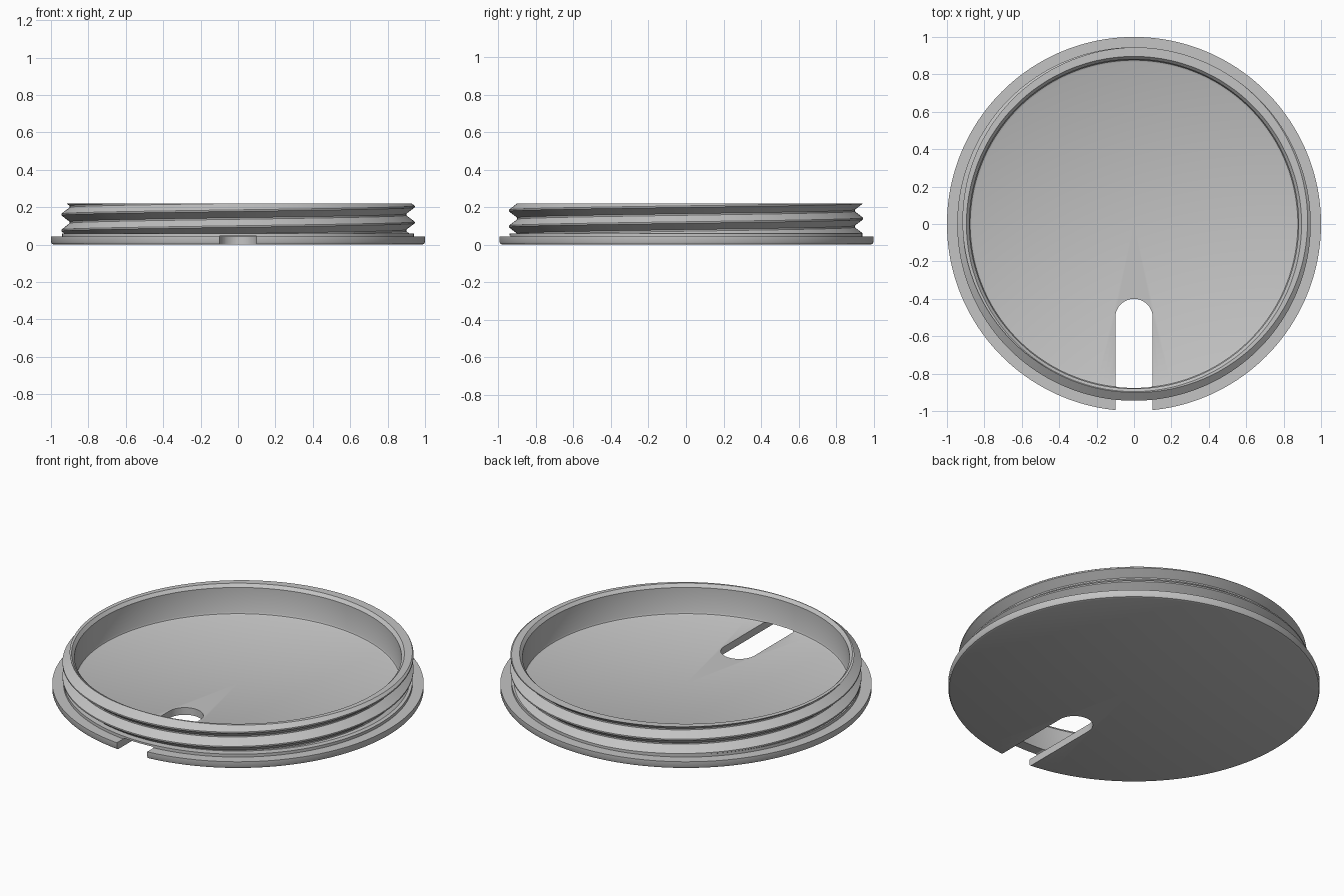
import bpy, bmesh, math

if "Cube" in bpy.data.objects:
    bpy.data.objects.remove(bpy.data.objects["Cube"])

SEG = 192
PITCH = 0.085
ROOT, CREST = 0.90, 0.945
Z_LOW, Z_TOP = 0.06, 0.22
FLAT = 0.004          # half height of thread crest and root flats

grey = bpy.data.materials.new("light_grey")
grey.diffuse_color = (0.55, 0.55, 0.55, 1)
grey.use_nodes = True
grey.node_tree.nodes["Principled BSDF"].inputs["Base Color"].default_value = grey.diffuse_color


def make_object(name, bm):
    mesh = bpy.data.meshes.new(name)
    bm.to_mesh(mesh)
    bm.free()
    obj = bpy.data.objects.new(name, mesh)
    bpy.context.collection.objects.link(obj)
    mesh.materials.append(grey)
    return obj


def thread_radius(z, crest_z):
    """Radius of the V thread at height z, given one crest height."""
    d = abs((z - crest_z + PITCH / 2) % PITCH - PITCH / 2)
    t = (d - FLAT) / (PITCH / 2 - 2 * FLAT)
    return CREST + (ROOT - CREST) * min(1, max(0, t))


def section(angle):
    """Radial section of the lid, following the helix at this angle."""
    crest = 0.118 + PITCH * angle / math.tau
    below = [(0, 0), (0.985, 0), (0.995, 0.004), (1, 0.014), (1, 0.043),
             (0.94, 0.043), (0.94, Z_LOW)]
    heights = [Z_LOW]
    for k in range(-3, 4):
        for offset in (-FLAT, FLAT, PITCH / 2 - FLAT, PITCH / 2 + FLAT):
            heights.append(min(Z_TOP, max(Z_LOW, crest + k * PITCH + offset)))
    heights.append(Z_TOP)
    thread = [(thread_radius(z, crest), z) for z in heights]
    inside = [(0.896, Z_TOP), (0.88, 0.202), (0.88, 0.058), (0.876, 0.048),
              (0.866, 0.043), (0, 0.043)]
    return below + thread + inside


# Threaded lid: flange, floor, wall and helical thread in one skin
bm = bmesh.new()
columns = []
for i in range(SEG + 1):
    a = math.tau * i / SEG
    columns.append([bm.verts.new((r * math.cos(a), r * math.sin(a), z))
                    for r, z in section(a)])
for c0, c1 in zip(columns, columns[1:]):
    for j in range(len(c0) - 1):
        bm.faces.new((c0[j], c1[j], c1[j + 1], c0[j + 1]))
bmesh.ops.remove_doubles(bm, verts=bm.verts, dist=2e-5)
bmesh.ops.recalc_face_normals(bm, faces=bm.faces)
lid = make_object("threaded_lid", bm)

# Slot cutter: round ended channel with eased upper corners
bm = bmesh.new()
layers = []
for z, half in ((-0.1, 0.1), (0.0435, 0.1), (0.047, 0.096), (0.049, 0.088)):
    outline = [(half, -1.2)]
    outline += [(half * math.cos(math.pi * i / 24),
                 -0.5 + half * math.sin(math.pi * i / 24)) for i in range(25)]
    outline.append((-half, -1.2))
    layers.append([bm.verts.new((x, y, z)) for x, y in outline])
n = len(layers[0])
for low, high in zip(layers, layers[1:]):
    for i in range(n):
        j = (i + 1) % n
        bm.faces.new((low[i], low[j], high[j], high[i]))
bm.faces.new(layers[0])
bm.faces.new(layers[-1])
bmesh.ops.recalc_face_normals(bm, faces=bm.faces)
cutter = make_object("slot_cutter", bm)

# Cut the slot through the floor and flange, under the wall
cut = lid.modifiers.new("slot", 'BOOLEAN')
cut.operation = 'DIFFERENCE'
cut.solver = 'EXACT'
cut.object = cutter
bpy.context.view_layer.objects.active = lid
lid.select_set(True)
bpy.ops.object.modifier_apply(modifier=cut.name)
bpy.data.objects.remove(cutter)
bpy.ops.object.shade_smooth_by_angle(angle=math.radians(30))
